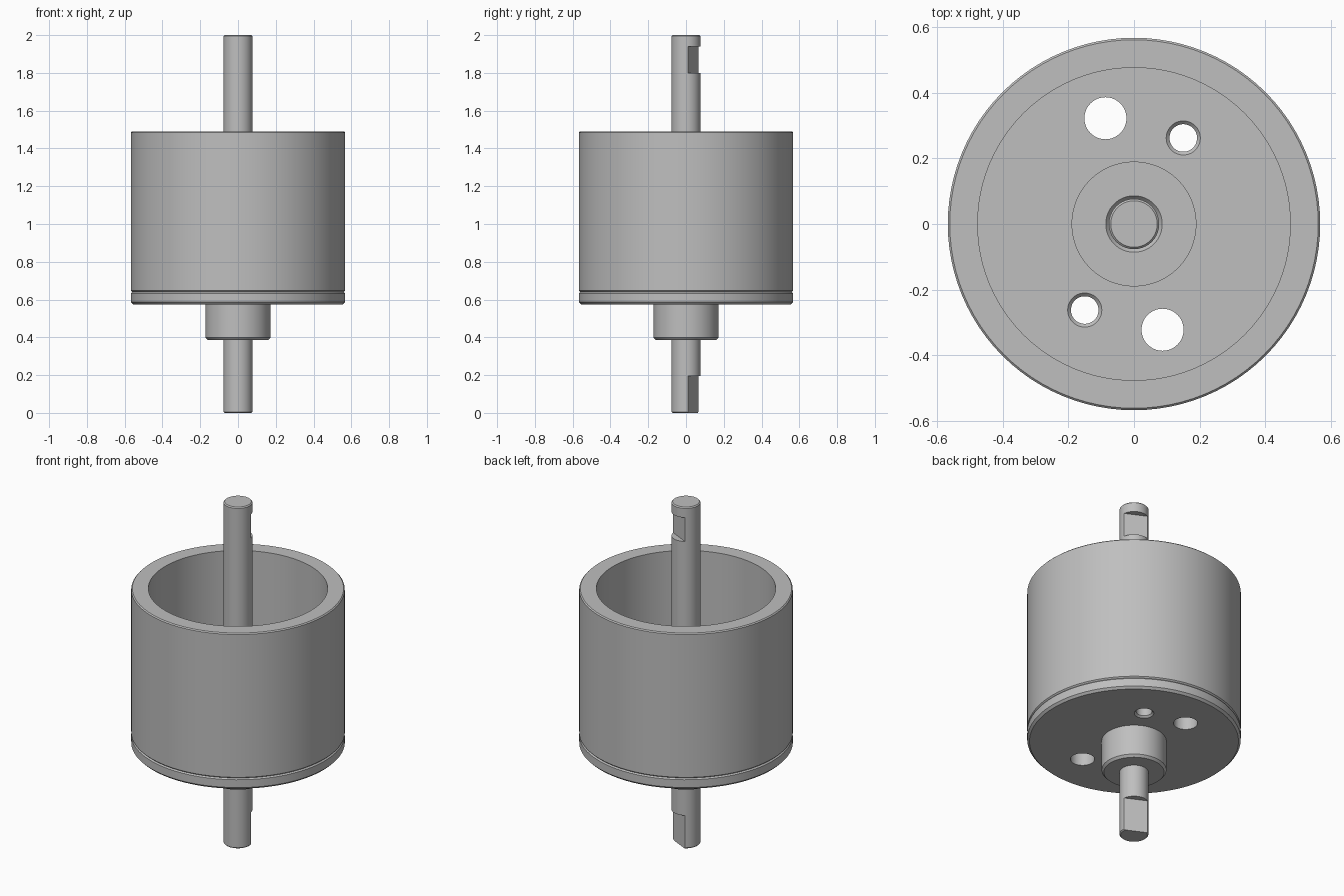
import bpy, bmesh
from math import cos, sin, pi, radians
from mathutils import Matrix

if "Cube" in bpy.data.objects:
    bpy.data.objects.remove(bpy.data.objects["Cube"])

GREY = (0.52, 0.52, 0.52, 1)
metal = bpy.data.materials.new("plain grey metal")
metal.use_nodes = True
metal.diffuse_color = GREY
metal.node_tree.nodes["Principled BSDF"].inputs["Base Color"].default_value = GREY


def add_object(name, bm):
    bmesh.ops.recalc_face_normals(bm, faces=bm.faces)
    mesh = bpy.data.meshes.new(name)
    bm.to_mesh(mesh)
    bm.free()
    mesh.materials.append(metal)
    obj = bpy.data.objects.new(name, mesh)
    bpy.context.collection.objects.link(obj)
    return obj


def lathe(name, profile, steps=96, at=(0, 0)):
    """Revolve a closed (radius, height) outline around a vertical axis."""
    bm = bmesh.new()
    verts = [bm.verts.new((r, 0, z)) for r, z in profile]
    edges = [bm.edges.new((a, b)) for a, b in zip(verts, verts[1:] + verts[:1])
             if a.co.x + b.co.x > 0]
    bmesh.ops.spin(bm, geom=verts + edges, cent=(0, 0, 0), axis=(0, 0, 1),
                   angle=2 * pi, steps=steps)
    bmesh.ops.remove_doubles(bm, verts=bm.verts, dist=1e-5)
    bmesh.ops.translate(bm, verts=bm.verts, vec=(*at, 0))
    return add_object(name, bm)


def box(name, size, matrix):
    bm = bmesh.new()
    bmesh.ops.create_cube(bm, size=1, matrix=matrix @ Matrix.Diagonal((*size, 1)))
    return add_object(name, bm)


def cut(target, cutters):
    bpy.context.view_layer.objects.active = target
    for cutter in cutters:
        mod = target.modifiers.new("cut", 'BOOLEAN')
        mod.operation, mod.solver, mod.object = 'DIFFERENCE', 'EXACT', cutter
        bpy.ops.object.modifier_apply(modifier=mod.name)
        bpy.data.objects.remove(cutter)


def smooth(obj):
    obj.data.shade_smooth()
    obj.data.set_sharp_from_angle(angle=radians(28))


# Open drum wall
R, INNER, TOP = 0.567, 0.476, 1.49
drum = lathe("drum_wall", [
    (INNER, 0.64), (0.56, 0.64), (R, 0.647), (R, TOP - 0.006),
    (R - 0.006, TOP), (INNER, TOP)])

# End plate with a collar below and a low hub inside
BOTTOM, FLOOR, HUB = 0.575, 0.66, 0.72
plate = lathe("end_plate", [
    (0.076, 0.385), (0.16, 0.385), (0.172, 0.398), (0.172, BOTTOM),
    (0.555, BOTTOM), (R, BOTTOM + 0.012), (R, 0.633), (0.56, 0.64),
    (INNER, 0.64), (INNER, FLOOR), (0.19, FLOOR), (0.19, HUB),
    (0.086, HUB), (0.076, HUB - 0.012)])

# Plain holes and countersunk holes, in opposite pairs
holes = []
for s in (1, -1):
    holes.append(lathe("plain_hole", [(0, 0.5), (0.064, 0.5), (0.064, 0.8), (0, 0.8)],
                       48, (-0.087 * s, 0.322 * s)))
    holes.append(lathe("screw_hole", [
        (0, 0.5), (0.052, 0.5), (0.052, BOTTOM), (0.042, BOTTOM + 0.01),
        (0.042, FLOOR - 0.01), (0.052, FLOOR), (0.052, 0.8), (0, 0.8)],
        48, (0.15 * s, 0.262 * s)))
cut(plate, holes)

# Shaft with a flat near each end
SHAFT = 0.0767
shaft = lathe("shaft", [
    (0, 0), (SHAFT - 0.006, 0), (SHAFT, 0.006), (SHAFT, 1.994),
    (SHAFT - 0.006, 2), (0, 2)], 64)
turn = radians(64)
flats = []
for low, high in ((-0.1, 0.195), (1.8, 1.94)):
    d = 0.042 + 0.1
    place = Matrix.Translation((d * cos(turn), d * sin(turn), (low + high) / 2))
    flats.append(box("flat_cutter", (0.2, 0.3, high - low),
                     place @ Matrix.Rotation(turn, 4, 'Z')))
cut(shaft, flats)

for part in (drum, plate, shaft):
    smooth(part)
